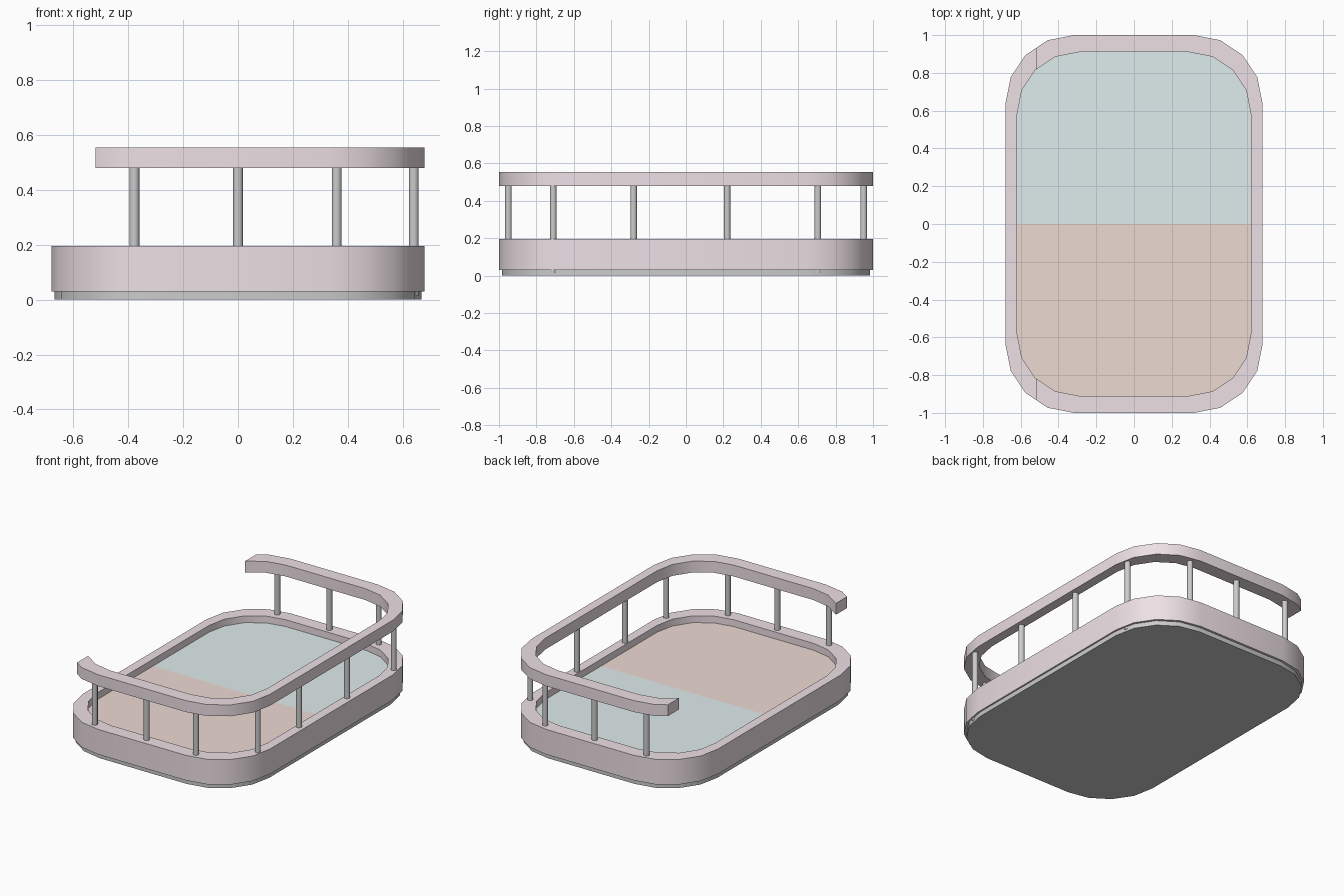
import bpy, bmesh
from math import cos, sin, pi, radians

if "Cube" in bpy.data.objects:
    bpy.data.objects.remove(bpy.data.objects["Cube"])

HX, HY, R, SEG = 0.68, 1.0, 0.36, 4
INNER = 0.91


def material(name, rgb):
    m = bpy.data.materials.new(name)
    m.diffuse_color = (*rgb, 1)
    m.use_nodes = True
    m.node_tree.nodes["Principled BSDF"].inputs["Base Color"].default_value = m.diffuse_color
    return m


PINK = material("pink_trim", (0.85, 0.75, 0.79))
TEAL = material("teal_floor", (0.74, 0.84, 0.84))
ORANGE = material("orange_floor", (0.85, 0.70, 0.65))


def outline(s):
    """Rounded rectangle scaled by s, counter-clockwise."""
    pts = []
    for q, (sx, sy) in enumerate([(1, 1), (-1, 1), (-1, -1), (1, -1)]):
        for i in range(SEG + 1):
            a = (q + i / SEG) * pi / 2
            pts.append((s * (sx * (HX - R) + R * cos(a)),
                        s * (sy * (HY - R) + R * sin(a))))
    return pts


def finish(name, bm, mat):
    bmesh.ops.recalc_face_normals(bm, faces=bm.faces[:])
    mesh = bpy.data.meshes.new(name)
    bm.to_mesh(mesh)
    bm.free()
    ob = bpy.data.objects.new(name, mesh)
    bpy.context.collection.objects.link(ob)
    if mat:
        mesh.materials.append(mat)
    bpy.ops.object.select_all(action='DESELECT')
    ob.select_set(True)
    bpy.context.view_layer.objects.active = ob
    bpy.ops.object.shade_smooth_by_angle(angle=radians(35))
    return ob


def slab(name, s, z0, z1, mat=None, hole=None, cut=None):
    """Rounded slab or ring; cut = (point, normal) removes the side the normal faces."""
    bm = bmesh.new()

    def loop(k, z):
        return [bm.verts.new((x, y, z)) for x, y in outline(k)]

    def bridge(a, b):
        n = len(a)
        for i in range(n):
            j = (i + 1) % n
            bm.faces.new((a[i], a[j], b[j], b[i]))

    lo, hi = loop(s, z0), loop(s, z1)
    bridge(lo, hi)
    if hole:
        ilo, ihi = loop(hole, z0), loop(hole, z1)
        bridge(ihi, ilo)
        bridge(hi, ihi)
        bridge(ilo, lo)
    else:
        bm.faces.new(hi)
        bm.faces.new(lo[::-1])
    if cut:
        res = bmesh.ops.bisect_plane(bm, geom=bm.verts[:] + bm.edges[:] + bm.faces[:],
                                     plane_co=cut[0], plane_no=cut[1], clear_outer=True)
        edges = [e for e in res["geom_cut"] if isinstance(e, bmesh.types.BMEdge)]
        bmesh.ops.holes_fill(bm, edges=edges, sides=0)
    return finish(name, bm, mat)


# Base plate, surrounding wall and two-tone floor
slab("base_plate", 0.985, 0.0, 0.03)
slab("wall", 1.0, 0.03, 0.195, PINK, hole=INNER)
slab("floor_back", INNER, 0.03, 0.15, TEAL, cut=((0, 0, 0), (0, -1, 0)))
slab("floor_front", INNER, 0.03, 0.15, ORANGE, cut=((0, 0, 0), (0, 1, 0)))

# Handrail, open on the left side
slab("handrail", 1.0, 0.48, 0.555, PINK, hole=INNER, cut=((-0.52, 0, 0), (-1, 0, 0)))

# Posts: three along front and back, four along the right
spots = [(x, y) for y in (-0.95, 0.95) for x in (-0.378, 0, 0.36)]
spots += [(0.641, y) for y in (-0.71, -0.28, 0.22, 0.705)]
for i, (x, y) in enumerate(spots):
    bpy.ops.mesh.primitive_cylinder_add(vertices=16, radius=0.018, depth=0.485,
                                        location=(x, y, 0.2575))
    bpy.context.object.name = f"post_{i + 1}"
    bpy.ops.object.shade_smooth_by_angle(angle=radians(35))
